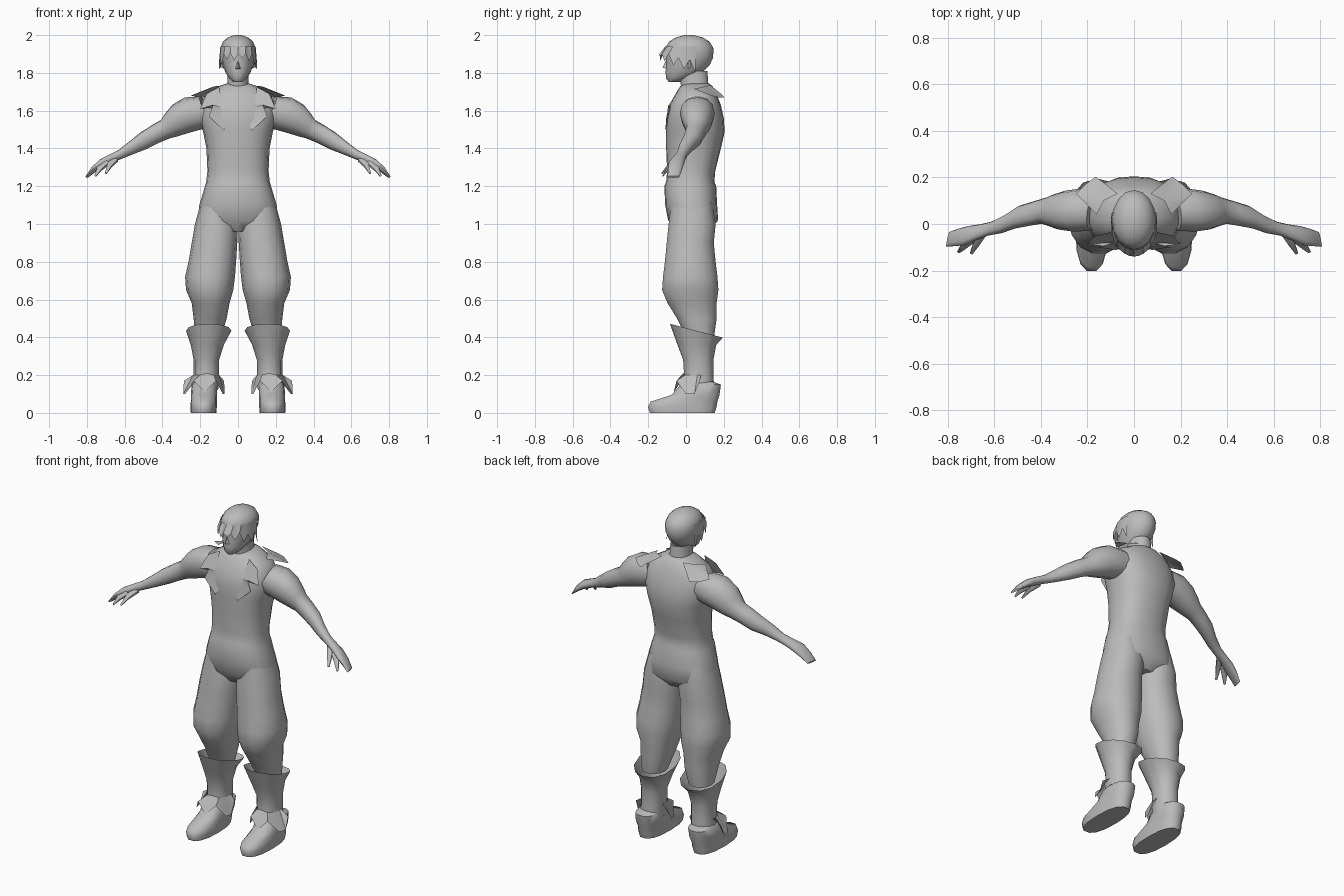
import bpy, math
from mathutils import Vector

grey = bpy.data.materials.new("plain_grey")
grey.diffuse_color = (0.5, 0.5, 0.5, 1)


def make(name, verts, faces, mirror=False, angle=50):
    me = bpy.data.meshes.new(name)
    me.from_pydata([tuple(v) for v in verts], [], faces)
    me.materials.append(grey)
    ob = bpy.data.objects.new(name, me)
    bpy.context.collection.objects.link(ob)
    if mirror:
        ob.modifiers.new("mirror", 'MIRROR').use_mirror_merge = False
    bpy.ops.object.select_all(action='DESELECT')
    ob.select_set(True)
    bpy.context.view_layer.objects.active = ob
    bpy.ops.object.mode_set(mode='EDIT')
    bpy.ops.mesh.select_all(action='SELECT')
    bpy.ops.mesh.normals_make_consistent(inside=False)
    bpy.ops.object.mode_set(mode='OBJECT')
    bpy.ops.object.shade_smooth_by_angle(angle=math.radians(angle))
    return ob


def unit(i, n, power):
    t = 2 * math.pi * i / n
    c, s = math.cos(t), math.sin(t)
    e = 2 / power
    return math.copysign(abs(c) ** e, c), math.copysign(abs(s) ** e, s)


def loft(name, rings, u=(1, 0, 0), v=(0, 1, 0), n=14, power=2.2, mirror=False,
         caps=(True, True), slope=0):
    """Skin rings of (centre, half_u, half_v); slope tilts the first ring."""
    u, v = Vector(u).normalized(), Vector(v).normalized()
    verts, faces = [], []
    for k, (c, a, b) in enumerate(rings):
        for i in range(n):
            x, y = unit(i, n, power)
            p = Vector(c) + u * x * a + v * y * b
            if k == 0:
                p.z += slope * y * b
            verts.append(p)
    for k in range(len(rings) - 1):
        for i in range(n):
            j = (i + 1) % n
            faces.append((k*n + i, k*n + j, k*n + n + j, k*n + n + i))
    if caps[0]:
        faces.append(tuple(range(n)))
    if caps[1]:
        faces.append(tuple(range(len(verts) - n, len(verts))))
    return make(name, verts, faces, mirror)


def upright(rows):
    """Rows of (z, front, back, left, right) to rings."""
    return [(((l + r) / 2, (f + k) / 2, z), (r - l) / 2, (k - f) / 2)
            for z, f, k, l, r in rows]


def skirt(name, top, bottom, points, mirror=False):
    """Jagged strip: top/bottom = (cx, cy, rx, ry), points = (degrees, z_top, z_bottom)."""
    verts = []
    for d, zt, zb in points:
        t = math.radians(d)
        for (cx, cy, rx, ry), z in ((top, zt), (bottom, zb)):
            verts.append((cx + rx * math.cos(t), cy + ry * math.sin(t), z))
    faces = [(2*i, 2*i + 1, 2*i + 3, 2*i + 2) for i in range(len(points) - 1)]
    return make(name, verts, faces, mirror, 30)


def plate(name, points):
    """Fan of triangles around the first point."""
    make(name, points, [(0, i, i + 1) for i in range(1, len(points) - 1)], True, 30)


# torso and hips
loft("torso", upright([(z, f, k, -a, a) for z, f, k, a in (
    (1.745, 0, .12, .055), (1.73, -.03, .14, .10), (1.69, -.055, .16, .17),
    (1.63, -.09, .185, .2), (1.56, -.105, .2, .205), (1.49, -.105, .205, .185),
    (1.4, -.105, .185, .167), (1.28, -.1, .155, .162), (1.225, -.105, .15, .168),
    (1.2, -.115, .16, .175), (1.1, -.11, .165, .205), (1.02, -.095, .17, .212),
    (.96, -.05, .12, .12))]), n=20, power=2.4)

# baggy trouser legs
loft("trouser_leg", upright([
    (1.12, -.08, .14, .03, .195), (1.0, -.095, .16, .0, .228), (.9, -.105, .15, .004, .245),
    (.8, -.115, .16, .01, .262), (.72, -.125, .17, .016, .28), (.65, -.13, .175, .025, .275),
    (.58, -.1, .165, .045, .245), (.5, -.05, .165, .06, .235), (.4, 0, .15, .09, .225)]),
    mirror=True)

# boots with flared slanted cuff
loft("boot_shaft", upright([
    (.435, -.085, .195, .035, .275), (.36, -.045, .16, .075, .25),
    (.28, -.015, .145, .1, .235), (.2, -.01, .145, .1, .235), (.12, -.02, .15, .105, .24)]),
    n=12, mirror=True, caps=(False, False), slope=-.26)
loft("shoe", upright([
    (0, -.195, .155, .115, .25), (.03, -.205, .165, .112, .252), (.06, -.19, .17, .112, .25),
    (.095, -.08, .18, .11, .25), (.15, -.03, .187, .11, .245), (.165, -.01, .145, .12, .23)]),
    n=14, power=2.5, mirror=True)
skirt("ankle_flap", (.168, .06, .07, .075), (.18, .045, .11, .11),
      [(165, .2, .17), (185, .2, .1), (205, .2, .1), (235, .2, .17), (268, .21, .11),
       (300, .2, .17), (335, .2, .1), (360, .2, .1), (375, .2, .17)], True)

# arms with sleeve, tapering into the hand
tilt = (.45, 0, .9)
loft("arm", [
    ((.16, .06, 1.595), .09, .09), ((.24, .06, 1.585), .095, .095),
    ((.31, .06, 1.555), .085, .085), ((.36, .06, 1.52), .068, .066),
    ((.385, .058, 1.502), .058, .054), ((.44, .045, 1.475), .054, .05),
    ((.5, .03, 1.44), .05, .046), ((.56, .0, 1.405), .04, .035),
    ((.62, -.02, 1.37), .03, .025), ((.67, -.035, 1.348), .034, .023),
    ((.72, -.05, 1.323), .042, .022), ((.765, -.058, 1.288), .038, .016),
    ((.8, -.066, 1.25), .032, .006)], (-.2, 1, 0), tilt, n=12, mirror=True)
for name, base, mid, tip in (
        ("thumb", (.65, -.04, 1.345), (.68, -.09, 1.31), (.7, -.128, 1.268)),
        ("index_finger", (.7, -.07, 1.325), (.735, -.1, 1.29), (.755, -.122, 1.255))):
    loft(name, [(base, .018, .018), (mid, .014, .012), (tip, .006, .004)],
         (1, .6, 0), tilt, n=6, mirror=True)

# neck and head
loft("neck", upright([(1.69, -.02, .125, -.07, .07), (1.74, -.03, .12, -.057, .057),
                      (1.81, -.04, .115, -.055, .055)]), caps=(False, False))
loft("head", upright([(z, f, k, -a, a) for z, f, k, a in (
    (1.752, -.092, -.03, .025), (1.77, -.105, .02, .045), (1.8, -.108, .085, .066),
    (1.84, -.106, .125, .08), (1.88, -.105, .143, .09), (1.93, -.11, .146, .094),
    (1.965, -.09, .125, .08), (1.987, -.055, .09, .055), (2.0, -.01, .04, .02))]), n=16, power=2)
make("nose", [(0, -.1, 1.875), (-.016, -.1, 1.82), (.016, -.1, 1.82), (0, -.125, 1.828)],
     [(0, 1, 3), (0, 3, 2), (1, 2, 3)])
make("ear", [(.075, .0, 1.86), (.095, .03, 1.87), (.092, .025, 1.83), (.07, .01, 1.82)],
     [(0, 1, 2, 3)], True)

# jagged hair fringe
low = [1.8, 1.87, 1.82, 1.88, 1.84, 1.9, 1.87, 1.905, 1.865, 1.9, 1.88,
       1.9, 1.86, 1.9, 1.84, 1.88, 1.82, 1.87, 1.8]
skirt("hair_fringe", (0, .015, .094, .125), (0, .005, .1, .145),
      [(162 + 12 * i, 1.94, z) for i, z in enumerate(low)])

# spiked lapels and shoulder flaps of the vest
plate("lapel", [(.08, -.08, 1.62), (.06, -.1, 1.52), (.075, -.112, 1.495), (.155, -.1, 1.57),
                (.132, -.095, 1.63), (.2, -.085, 1.61), (.165, -.05, 1.69), (.1, -.035, 1.725)])
plate("shoulder_flap", [(.13, .1, 1.728), (.07, .13, 1.735), (.14, .185, 1.69),
                        (.165, .203, 1.67), (.21, .17, 1.67), (.25, .13, 1.68),
                        (.2, .08, 1.70), (.16, .04, 1.715)])
